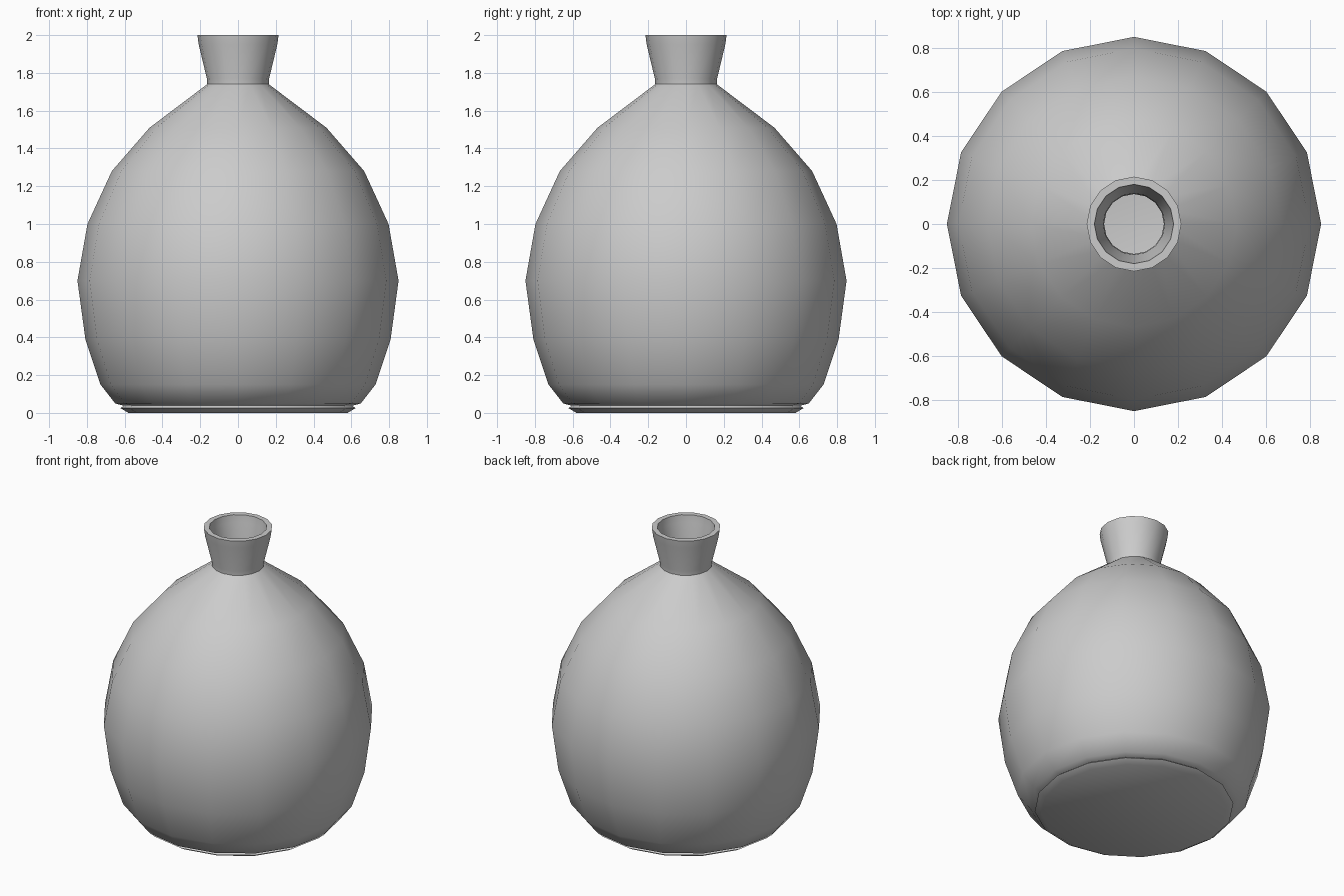
import bpy, bmesh, math

if "Cube" in bpy.data.objects:
    bpy.data.objects.remove(bpy.data.objects["Cube"])

SIDES = 16

# Outer wall from the base up to the rim, as (radius, height)
outer = [(0.58, 0.0), (0.622, 0.025), (0.605, 0.038), (0.65, 0.05), (0.728, 0.15),
         (0.808, 0.39), (0.85, 0.70), (0.797, 1.0), (0.668, 1.28),
         (0.468, 1.51), (0.163, 1.74), (0.165, 1.77), (0.208, 1.95), (0.215, 2.0)]
# Inner wall from the rim down to the inside floor
inner = [(0.18, 2.0), (0.174, 1.95), (0.14, 1.79), (0.136, 1.72), (0.445, 1.485),
         (0.638, 1.262), (0.763, 0.99), (0.815, 0.70), (0.774, 0.40),
         (0.697, 0.17), (0.63, 0.08), (0.56, 0.04)]


def lathe(name, profile):
    """Turn a profile around z and cap both ends."""
    bm = bmesh.new()
    rings = [[bm.verts.new((r * math.cos(2 * math.pi * i / SIDES),
                            r * math.sin(2 * math.pi * i / SIDES), z))
              for i in range(SIDES)] for r, z in profile]
    for a, b in zip(rings, rings[1:]):
        for i in range(SIDES):
            j = (i + 1) % SIDES
            bm.faces.new((a[i], a[j], b[j], b[i]))
    bm.faces.new(rings[0][::-1])
    bm.faces.new(rings[-1])
    bmesh.ops.recalc_face_normals(bm, faces=bm.faces)
    mesh = bpy.data.meshes.new(name)
    bm.to_mesh(mesh)
    bm.free()
    obj = bpy.data.objects.new(name, mesh)
    bpy.context.collection.objects.link(obj)
    return obj


# Hollow bottle with flared neck
vase = lathe("vase", outer + inner)
bpy.context.view_layer.objects.active = vase
vase.select_set(True)
bpy.ops.object.shade_smooth_by_angle(angle=math.radians(50))
